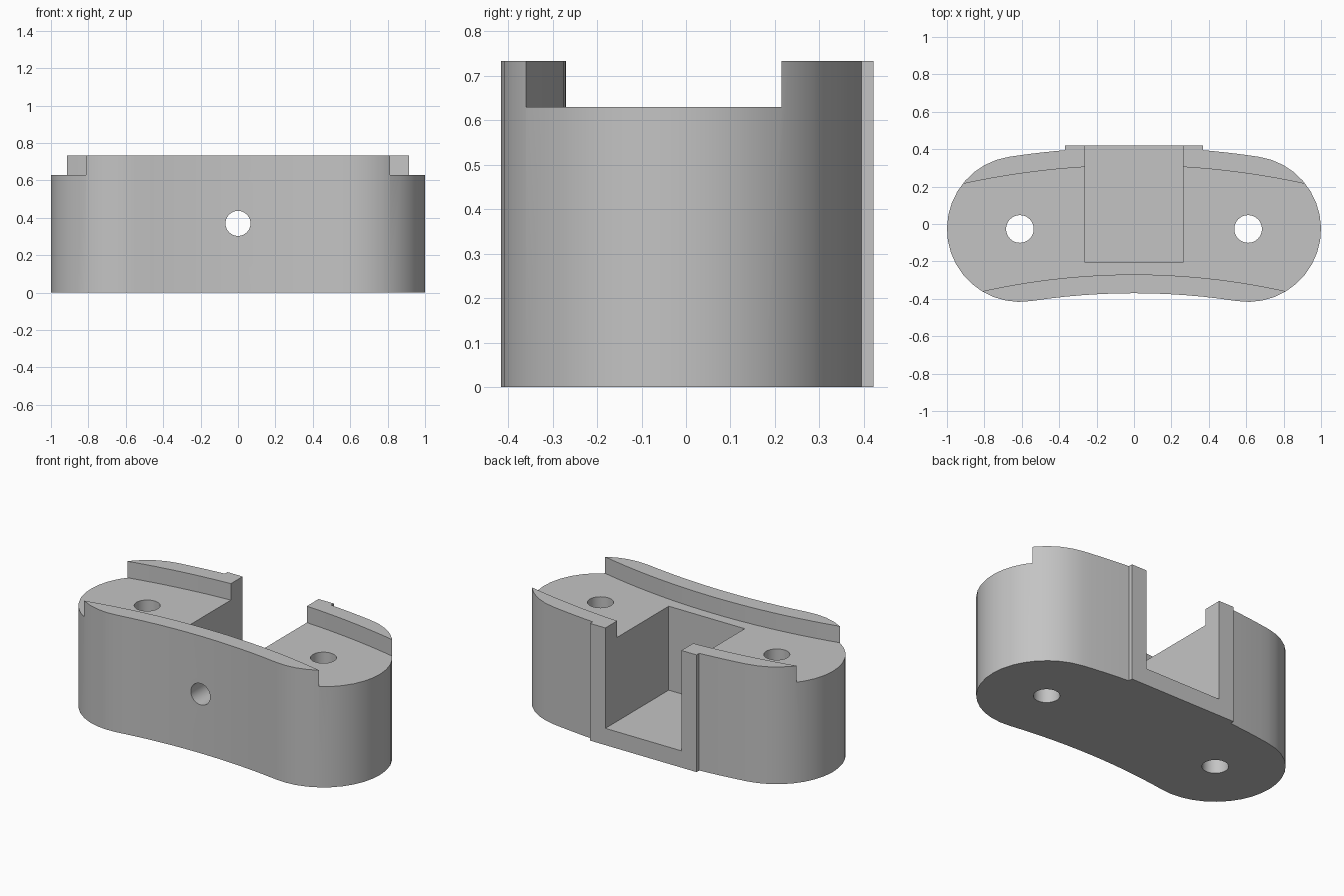
import bpy, bmesh
from math import sin, cos, pi, asin, sqrt

if "Cube" in bpy.data.objects:
    bpy.data.objects.remove(bpy.data.objects["Cube"])

HEIGHT, LEDGE, FLOOR = 0.733, 0.63, 0.105
CENTRE_Y, MID_R, END_R = -4.0, 4.02, 0.39    # the block follows a wide arc
HOLE_X = 0.61
HOLE_Y = CENTRE_Y + sqrt(MID_R ** 2 - HOLE_X ** 2)
SWEEP = asin(HOLE_X / MID_R)

grey = bpy.data.materials.new("light grey")
grey.use_nodes = True
colour = (0.55, 0.55, 0.55, 1)
grey.diffuse_color = colour
grey.node_tree.nodes["Principled BSDF"].inputs["Base Color"].default_value = colour


def arc(radius, start, end, steps, cx=0, cy=CENTRE_Y):
    """Points on an arc, with angles measured clockwise from +y."""
    angles = [start + (end - start) * i / steps for i in range(steps + 1)]
    return [(cx + radius * sin(a), cy + radius * cos(a)) for a in angles]


def prism(name, points, z0, z1):
    """Extrude a flat outline between two heights."""
    bm = bmesh.new()
    face = bm.faces.new([bm.verts.new((x, y, z0)) for x, y in points])
    out = bmesh.ops.extrude_face_region(bm, geom=[face])
    top = [v for v in out["geom"] if isinstance(v, bmesh.types.BMVert)]
    bmesh.ops.translate(bm, verts=top, vec=(0, 0, z1 - z0))
    bmesh.ops.recalc_face_normals(bm, faces=bm.faces)
    mesh = bpy.data.meshes.new(name)
    bm.to_mesh(mesh)
    bm.free()
    obj = bpy.data.objects.new(name, mesh)
    bpy.context.collection.objects.link(obj)
    mesh.materials.append(grey)
    return obj


# Curved block with rounded ends and a flat pad on the back
outer = MID_R + END_R
pad_x, pad_y = 0.368, 0.421
pad_sweep = asin(pad_x / outer)
left_back = arc(outer, -SWEEP, -pad_sweep, 5)
pad = [(-pad_x, pad_y), (pad_x, pad_y)]
right_back = arc(outer, pad_sweep, SWEEP, 5)
right_end = arc(END_R, SWEEP, SWEEP + pi, 18, HOLE_X, HOLE_Y)
front = arc(MID_R - END_R, SWEEP, -SWEEP, 12)
left_end = arc(END_R, pi - SWEEP, 2 * pi - SWEEP, 18, -HOLE_X, HOLE_Y)
outline = left_back + pad + right_back + right_end[1:] + front[1:] + left_end[1:-1]
block = prism("curved_block", outline, 0, HEIGHT)

# Curved channel along the top
channel = prism("channel_cutter",
                arc(4.313, -0.3, 0.3, 24) + arc(3.73, 0.3, -0.3, 24), LEDGE, 1)

# Square pocket, open at the back
pocket = prism("pocket_cutter",
               [(-0.263, -0.205), (0.263, -0.205), (0.263, 0.6), (-0.263, 0.6)], FLOOR, 1.1)

# Two upright bolt holes and one hole through the front wall
cutters = [channel, pocket]
for side, x in (("left", HOLE_X), ("right", -HOLE_X)):
    circle = arc(0.074, 0, 2 * pi, 32, x, HOLE_Y)[:-1]
    cutters.append(prism(side + "_bolt_hole_cutter", circle, -0.2, 1.2))
front_hole = prism("front_hole_cutter", arc(0.067, 0, 2 * pi, 32, 0, 0)[:-1], 0, 0.5)
front_hole.rotation_euler.x = pi / 2
front_hole.location = (0, -0.1, 0.37)
cutters.append(front_hole)

for cutter in cutters:
    mod = block.modifiers.new(cutter.name, "BOOLEAN")
    mod.operation, mod.solver, mod.object = "DIFFERENCE", "EXACT", cutter

# Bake the cuts, then drop the cutters
bpy.context.view_layer.update()
evaluated = block.evaluated_get(bpy.context.evaluated_depsgraph_get())
mesh = bpy.data.meshes.new_from_object(evaluated)
block.modifiers.clear()
block.data = mesh
for cutter in cutters:
    bpy.data.objects.remove(cutter)

# Smooth the curved walls, keep the edges sharp
for obj in bpy.context.selected_objects:
    obj.select_set(False)
bpy.context.view_layer.objects.active = block
block.select_set(True)
bpy.ops.object.shade_smooth_by_angle(angle=pi / 9)
